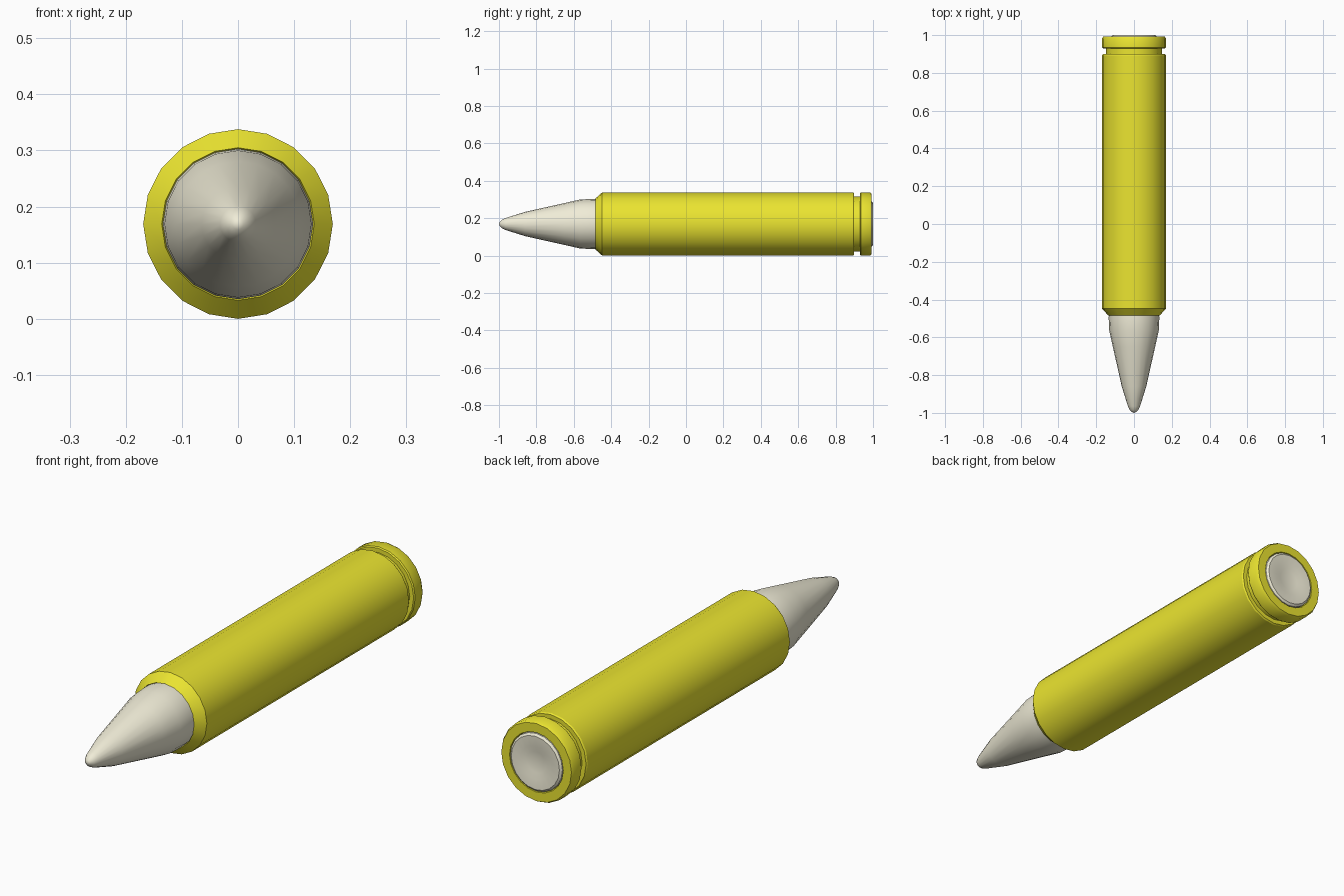
import bpy, bmesh, math

if "Cube" in bpy.data.objects:
    bpy.data.objects.remove(bpy.data.objects["Cube"])

SIDES = 20
R = 0.169  # case radius, also height of the axis


def material(name, color):
    m = bpy.data.materials.new(name)
    m.diffuse_color = color
    m.use_nodes = True
    m.node_tree.nodes["Principled BSDF"].inputs["Base Color"].default_value = m.diffuse_color
    return m


def lathe(name, profile, mat):
    """Revolve (radius, y) points around the long axis; radius 0 makes a pole."""
    bm = bmesh.new()
    rings = []
    for r, y in profile:
        if r == 0:
            rings.append([bm.verts.new((0, y, R))] * SIDES)
        else:
            rings.append([bm.verts.new((r * math.sin(math.tau * i / SIDES), y,
                                        R + r * math.cos(math.tau * i / SIDES)))
                          for i in range(SIDES)])
    for a, b in zip(rings, rings[1:]):
        for i in range(SIDES):
            j = (i + 1) % SIDES
            quad = list(dict.fromkeys((a[i], a[j], b[j], b[i])))
            bm.faces.new(quad)
    bmesh.ops.recalc_face_normals(bm, faces=bm.faces)
    me = bpy.data.meshes.new(name)
    bm.to_mesh(me)
    bm.free()
    me.materials.append(mat)
    ob = bpy.data.objects.new(name, me)
    bpy.context.collection.objects.link(ob)
    bpy.context.view_layer.objects.active = ob
    ob.select_set(True)
    bpy.ops.object.shade_smooth_by_angle(angle=math.radians(30))
    ob.select_set(False)
    return ob


brass = material("brass_yellow", (0.83, 0.78, 0.03, 1))
pale = material("pale_metal", (0.87, 0.84, 0.68, 1))

# Case: shoulder, body, extractor groove, rim and recessed primer pocket
lathe("case", [
    (0, -0.47), (0.130, -0.47), (0.136, -0.485), (R, -0.448),
    (R, 0.893), (0.165, 0.899), (0.147, 0.899), (0.147, 0.93),
    (0.165, 0.93), (R, 0.935), (R, 0.982), (0.163, 0.993),
    (0.125, 0.993), (0.121, 0.975), (0, 0.975)], brass)

# Bullet: straight seat, long taper, rounded tip
lathe("bullet", [
    (0, -0.465), (0.133, -0.465), (0.134, -0.50), (0.131, -0.565),
    (0.112, -0.65), (0.065, -0.86), (0.032, -0.965),
    (0.022, -0.985), (0.010, -0.996), (0, -1.0)], pale)

# Primer: rounded edge, shallow dish in the middle
lathe("primer", [
    (0, 0.975), (0.121, 0.975), (0.121, 0.993), (0.112, 1.0),
    (0.07, 0.998), (0.045, 0.992), (0, 0.990)], pale)
